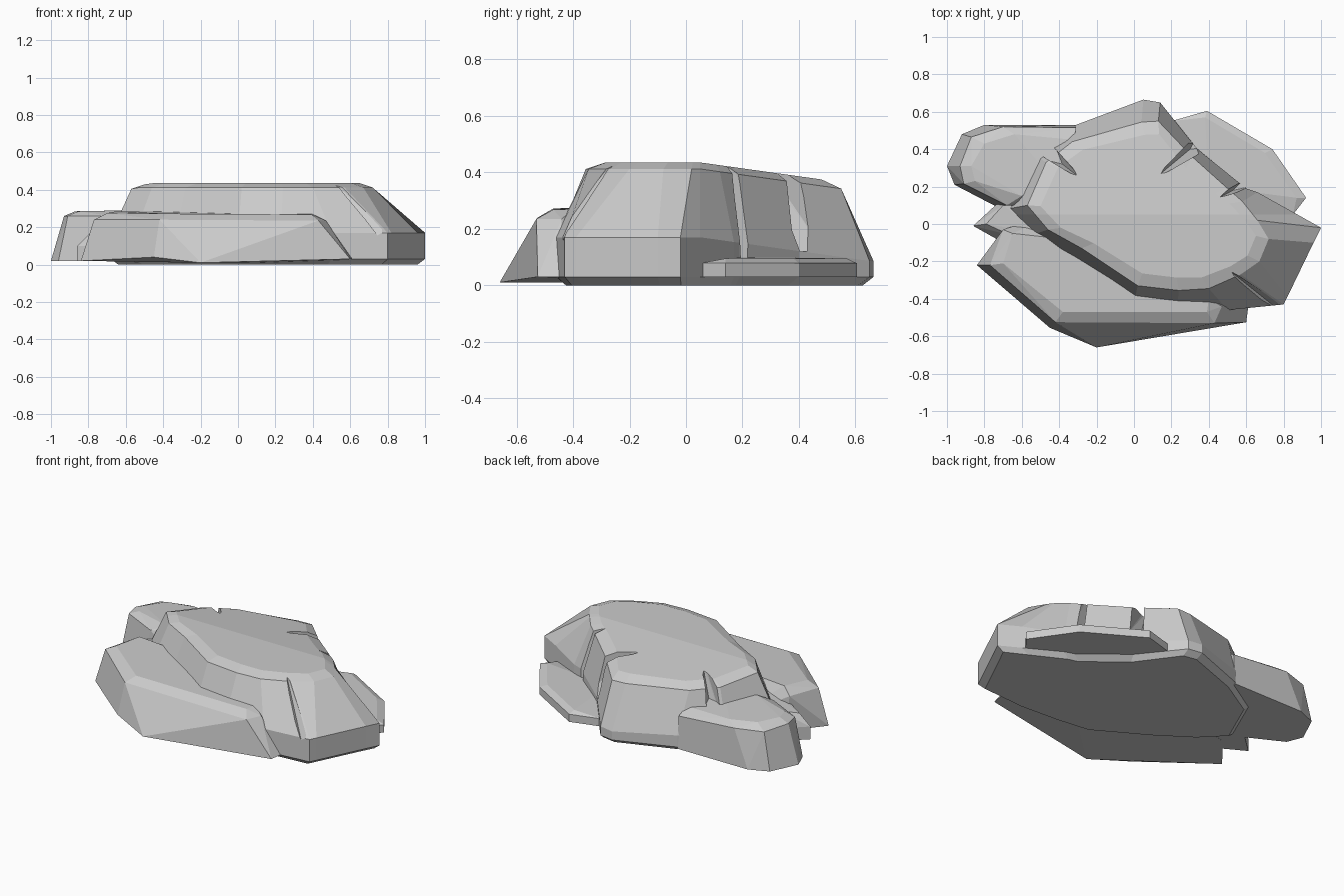
import bpy, bmesh
from mathutils import Vector

if "Cube" in bpy.data.objects:
    bpy.data.objects.remove(bpy.data.objects["Cube"])


def finish(bm, name):
    bmesh.ops.recalc_face_normals(bm, faces=bm.faces[:])
    me = bpy.data.meshes.new(name)
    bm.to_mesh(me)
    bm.free()
    ob = bpy.data.objects.new(name, me)
    bpy.context.collection.objects.link(ob)
    return ob


def inset(ring, k, z):
    """Shrink a ring towards its middle by distance k and set its height."""
    c = Vector((sum(p[0] for p in ring), sum(p[1] for p in ring))) / len(ring)
    out = []
    for p in ring:
        v = Vector(p[:2])
        d = (c - v)
        v = v + d.normalized() * min(k, d.length * .5)
        out.append((v.x, v.y, z))
    return out


def flat(ring, z):
    return [(x, y, z) for x, y in ring]


def loft(name, rings, slope=False):
    bm = bmesh.new()
    rows = [[bm.verts.new(p) for p in r] for r in rings]
    n = len(rows[0])
    for a, b in zip(rows, rows[1:]):
        for i in range(n):
            j = (i + 1) % n
            bm.faces.new((a[i], a[j], b[j], b[i]))
    bm.faces.new(rows[0][::-1])
    bm.faces.new(rows[-1])
    if slope:  # the top falls away towards the back
        bmesh.ops.bisect_plane(bm, geom=bm.verts[:] + bm.edges[:] + bm.faces[:],
                               plane_co=(0, .05, 0), plane_no=(0, 1, 0))
        for v in bm.verts:
            if v.co.z > .1 and v.co.y > .05:
                v.co.z -= (v.co.y - .05) * .14
    return finish(bm, name)


def hull(name, pts):
    bm = bmesh.new()
    for p in pts:
        bm.verts.new(p)
    res = bmesh.ops.convex_hull(bm, input=bm.verts[:])
    loose = [v for v in bm.verts if not v.link_faces]
    bmesh.ops.delete(bm, geom=loose, context='VERTS')
    bmesh.ops.dissolve_limit(bm, angle_limit=.05, verts=bm.verts[:], edges=bm.edges[:])
    return finish(bm, name)


def combine(target, other, op):
    m = target.modifiers.new(op, 'BOOLEAN')
    m.operation, m.object, m.solver = op, other, 'EXACT'
    bpy.context.view_layer.objects.active = target
    bpy.ops.object.modifier_apply(modifier=m.name)
    bpy.data.objects.remove(other)


def crack(inner, outer, foot, w, z0):
    """Slanted wedge: apex runs from the plateau down to the wall foot."""
    a, b, f = Vector(inner), Vector(outer), Vector(foot)
    d = (b - a).normalized()
    s = Vector((-d.y, d.x)) * w
    far = b + d * .1
    pts = [(*a, .45), (*f, z0)]
    for z in (.55, z0):
        for q in (far + s, far - s):
            pts.append((*q, z))
    pts.append((*(a - d * .03), .5))
    return hull("crack_cutter", pts)


# main boulder: wall outline and matching rim of the plateau
wall = [(1, -.02), (.96, -.10), (.82, -.39), (.80, -.43), (.50, -.46), (.23, -.45),
        (0, -.42), (-.33, -.22), (-.55, -.06), (-.68, .08), (-.55, .38), (-.31, .53),
        (.05, .665), (.14, .65), (.34, .40), (.60, .19), (.66, .17)]
rim = [(.66, .02), (.72, -.08), (.67, -.20), (.57, -.27), (.40, -.345), (.24, -.355),
       (.02, -.33), (-.28, -.13), (-.46, -.03), (-.57, .10), (-.47, .33), (-.33, .44),
       (.04, .545), (.13, .55), (.31, .36), (.50, .19), (.58, .12)]
rock = loft("main_boulder", [inset(wall, .04, 0), flat(wall, .03), flat(wall, .17),
                             flat(rim, .412), inset(rim, .07, .435)], slope=True)

# cracks in the main boulder
for c in [((.12, .25), (.30, .39), (.30, .40), .05, .12),
          ((.47, .15), (.60, .22), (.54, .185), .05, .05),
          ((-.28, .24), (-.45, .38), (-.46, .38), .05, .15),
          ((.50, -.24), (.72, -.42), (.75, -.44), .04, .15)]:
    combine(rock, crack(*c), 'DIFFERENCE')

# front slab
front = hull("front_slab", [
    (-.84, -.22, .02), (-.45, -.555, .04), (-.20, -.66, .01), (.60, -.525, .03), (.61, -.45, .03),
    (-.77, -.22, .24), (-.70, -.03, .24), (-.42, -.525, .24), (.43, -.53, .235), (.47, -.44, .235),
    (-.70, -.21, .275), (-.65, -.05, .285), (-.38, -.47, .272), (.39, -.47, .268), (.40, -.40, .27),
    (-.20, -.10, .285), (-.68, -.02, .02), (.2, -.2, .27), (.4, -.1, .01), (-.3, .1, .01)])

# lump at the back left
lump = hull("back_left_lump", [
    (-1, .31, .02), (-.92, .48, .02), (-.80, .53, .02), (-.31, .53, .02), (-.96, .21, .02), (-.73, .09, .02),
    (-.93, .31, .26), (-.87, .465, .25), (-.70, .52, .25), (-.31, .515, .22), (-.91, .215, .26), (-.68, .10, .26),
    (-.87, .31, .285), (-.80, .43, .28), (-.64, .48, .275), (-.32, .45, .26), (-.85, .23, .285), (-.6, .15, .29),
    (-.4, .2, .29), (-.4, .1, .02)])

# small ledge at the left
ledge = hull("left_ledge", [(x, y, z) for z in (.02, .10) for x, y in
             [(-.86, -.01), (-.73, .11), (-.45, .10), (-.5, -.1), (-.70, -.10)]] +
             [(-.79, 0, .17), (-.70, .1, .20), (-.5, .1, .25), (-.5, -.05, .25), (-.66, -.06, .2)])

# low shelf at the back right
shelf = hull("back_right_shelf", [(x, y, z) for z in (.03, .078) for x, y in
             [(.20, .55), (.39, .605), (.74, .40), (.92, .14), (.85, .05), (.4, .1)]] +
             [(.38, .57, .095), (.70, .38, .095), (.87, .14, .095), (.4, .2, .10)])

for part in (front, lump, ledge, shelf):
    combine(rock, part, 'UNION')
rock.name = "layered_rock"
